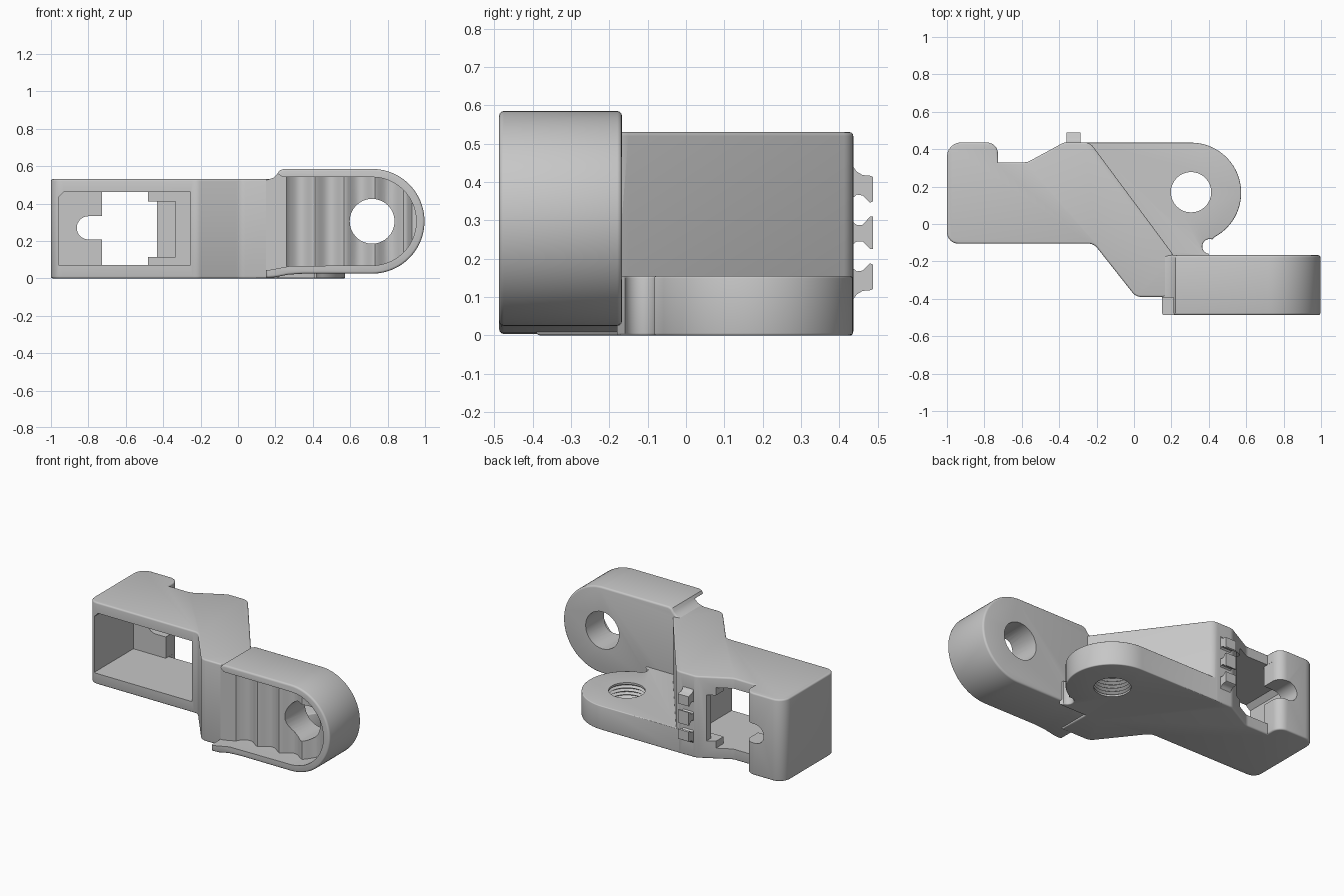
import bpy, bmesh, math

default = bpy.data.objects.get("Cube")
if default:
    bpy.data.objects.remove(default, do_unlink=True)

grey = bpy.data.materials.new("light grey plastic")
grey.use_nodes = True
COLOUR = (0.57, 0.57, 0.57, 1)
grey.diffuse_color = COLOUR
grey.node_tree.nodes["Principled BSDF"].inputs["Base Color"].default_value = COLOUR


def arc(cx, cy, r, start, end, n=32):
    angles = [math.radians(start + (end - start) * i / n) for i in range(n + 1)]
    return [(cx + r * math.cos(a), cy + r * math.sin(a)) for a in angles]


def rounded(corners, n=6):
    """Polygon from (x, y, fillet radius) corners."""
    out = []
    for i, (x, y, r) in enumerate(corners):
        if not r:
            out.append((x, y))
            continue
        ends = []
        for nx, ny, _ in (corners[i - 1], corners[(i + 1) % len(corners)]):
            d = math.hypot(nx - x, ny - y)
            ends.append(((nx - x) / d, (ny - y) / d))
        (ax, ay), (bx, by) = ends
        half = math.acos(max(-1, min(1, ax * bx + ay * by))) / 2
        mx, my = ax + bx, ay + by
        m = math.hypot(mx, my)
        h = r / math.sin(half)
        cx, cy = x + mx / m * h, y + my / m * h
        t = r / math.tan(half)
        a0 = math.atan2(y + ay * t - cy, x + ax * t - cx)
        a1 = math.atan2(y + by * t - cy, x + bx * t - cx)
        sweep = (a1 - a0 + math.pi) % (2 * math.pi) - math.pi
        for k in range(n + 1):
            a = a0 + sweep * k / n
            out.append((cx + r * math.cos(a), cy + r * math.sin(a)))
    return out


def inset(outline, amount):
    """Shrink an outline by mitred offset."""
    nxt = outline[1:] + outline[:1]
    area = sum(a[0] * b[1] - b[0] * a[1] for a, b in zip(outline, nxt))
    sign = 1 if area > 0 else -1
    normals = []
    for (ax, ay), (bx, by) in zip(outline, nxt):
        d = math.hypot(bx - ax, by - ay)
        normals.append((-(by - ay) / d * sign, (bx - ax) / d * sign))
    out = []
    for i, (x, y) in enumerate(outline):
        (px, py), (qx, qy) = normals[i - 1], normals[i]
        k = amount / (1 + px * qx + py * qy)
        out.append((x + (px + qx) * k, y + (py + qy) * k))
    return out


def loft(name, rings):
    """Skin a stack of equal rings and close both ends."""
    bm = bmesh.new()
    rows = [[bm.verts.new(p) for p in ring] for ring in rings]
    for low, high in zip(rows, rows[1:]):
        for k in range(len(low)):
            bm.faces.new((low[k - 1], low[k], high[k], high[k - 1]))
    bm.faces.new(rows[0])
    bm.faces.new(rows[-1])
    bmesh.ops.recalc_face_normals(bm, faces=bm.faces)
    mesh = bpy.data.meshes.new(name)
    bm.to_mesh(mesh)
    bm.free()
    mesh.materials.append(grey)
    obj = bpy.data.objects.new(name, mesh)
    bpy.context.collection.objects.link(obj)
    return obj


def prism(name, outline, low, high, axis="z", bevel=0):
    """Extrude an outline along an axis, optionally rounding both rims."""
    place = {"z": lambda a, b, h: (a, b, h),
             "y": lambda a, b, h: (a, h, b),
             "x": lambda a, b, h: (h, a, b)}[axis]
    levels = [(0, 0)]
    if bevel:
        turns = [math.pi / 2 * i / 3 for i in range(4)]
        levels = [(bevel * (1 - math.sin(t)), bevel * (1 - math.cos(t))) for t in turns]
    stack = [(shrink, low + rise) for shrink, rise in levels]
    stack += [(shrink, high - rise) for shrink, rise in reversed(levels)]
    return loft(name, [[place(a, b, h) for a, b in inset(outline, s)] for s, h in stack])


def box(name, x0, x1, y0, y1, z0, z1):
    return prism(name, [(x0, y0), (x1, y0), (x1, y1), (x0, y1)], z0, z1)


def combine(obj, other, operation):
    mod = obj.modifiers.new("combine", "BOOLEAN")
    mod.operation, mod.object, mod.solver = operation, other, "EXACT"
    bpy.context.view_layer.objects.active = obj
    bpy.ops.object.modifier_apply(modifier=mod.name)
    bpy.data.objects.remove(other, do_unlink=True)


# Side arm with a round end and a lip at its root
arm = prism("round_arm",
            [(0.15, 0.004), (0.2, 0.006), (0.27, 0.02), (0.35, 0.025)]
            + arc(0.717, 0.305, 0.28, -90, 90, 40)
            + [(0.245, 0.585), (0.222, 0.577), (0.21, 0.558), (0.19, 0.538), (0.15, 0.525)],
            -0.487, -0.167, "y", bevel=0.012)

# Ribbed recess in the arm face
recess = prism("recess_cutter",
               [(0.05, 0.045), (0.17, 0.045), (0.28, 0.066)]
               + arc(0.717, 0.305, 0.236, -90, 90, 40)
               + [(0.24, 0.541), (0.212, 0.56), (0.205, 0.62), (0.05, 0.62)],
               -0.6, -0.3, "y")
wave = [(0, -0.7), (0, -0.392), (0.26, -0.392)]
for i in range(61):
    x = 0.27 + 0.66 * i / 60
    dip = 0.5 - 0.5 * math.cos((x - 0.25) / 0.16 * 2 * math.pi)
    wave.append((x, -0.391 + 0.045 * dip ** 0.7))
wave += [(1.1, -0.38), (1.1, -0.7)]
combine(recess, prism("wave_cutter", wave, -0.2, 0.8), "INTERSECT")
combine(arm, recess, "DIFFERENCE")
combine(arm, prism("arm_hole", arc(0.717, 0.305, 0.12, 0, 348.75, 31), -0.6, -0.1, "y"),
        "DIFFERENCE")

# Main body: angled block carrying the pocket
body = prism("bracket_body", rounded([
    (-1, -0.105, 0.06), (-0.215, -0.105, 0.06), (0.01, -0.39, 0.06),
    (0.218, -0.39, 0), (0.218, -0.18, 0), (0.2, -0.15, 0),
    (-0.235, 0.436, 0.06), (-0.375, 0.436, 0.06), (-0.57, 0.33, 0.06),
    (-0.727, 0.33, 0), (-0.727, 0.436, 0.06), (-1, 0.436, 0.075)]),
    0, 0.53, bevel=0.01)

# Low round flange
flange = prism("threaded_flange",
               arc(0.305, 0.167, 0.268, 90, -62)
               + arc(0.405, -0.12, 0.04, 70, 260, 12)
               + [(0.41, -0.18), (0.12, -0.18), (-0.3, 0.38), (-0.3, 0.435)],
               0, 0.155, bevel=0.006)
combine(body, flange, "UNION")

# Threaded hole, cut with a ridged plug
rows = 17
rings = []
for i in range(rows):
    z = -0.01 + 0.175 * i / (rows - 1)
    r = 0.124 if i % 2 and 1 < i < rows - 2 else 0.108
    rings.append([(x, y, z) for x, y in arc(0.305, 0.17, r, 0, 348.75, 31)])
combine(body, loft("thread_cutter", rings), "DIFFERENCE")

# Pocket, stepped window and round-ended slot
pocket = rounded([(-0.96, 0.07, 0), (-0.255, 0.07, 0), (-0.255, 0.462, 0),
                  (-0.93, 0.462, 0), (-0.96, 0.432, 0)])
combine(body, prism("pocket_cutter", pocket, -0.3, 0.3, "y"), "DIFFERENCE")
for limits in ((-0.728, -0.48, 0.2, 0.6, 0.07, 0.462),
               (-0.72, -0.335, 0.2, 0.36, 0.115, 0.412),
               (-0.72, -0.432, 0.2, 0.6, 0.115, 0.412)):
    combine(body, box("window_cutter", *limits), "DIFFERENCE")
slot = arc(-0.8, 0.27, 0.062, 90, 270, 16) + [(-0.7, 0.208), (-0.7, 0.332)]
combine(body, prism("slot_cutter", slot, 0.2, 0.6, "y"), "DIFFERENCE")

# Three flared teeth on the back
middle = [(0.425, 0.23), (0.445, 0.245), (0.46, 0.245), (0.48, 0.225), (0.488, 0.225),
          (0.488, 0.31), (0.48, 0.31), (0.46, 0.288), (0.445, 0.288), (0.425, 0.303)]
upper = [(0.425, 0.35), (0.445, 0.367), (0.46, 0.365), (0.48, 0.346), (0.488, 0.35),
         (0.488, 0.412), (0.482, 0.416), (0.46, 0.418), (0.445, 0.427), (0.425, 0.455)]
lower = [(y, 0.534 - z) for y, z in upper]
for tooth in (lower, middle, upper):
    combine(body, prism("back_tooth", tooth, -0.36, -0.285, "x"), "UNION")

# Smooth rounded surfaces with crisp edges
for part in (body, arm):
    bpy.ops.object.select_all(action="DESELECT")
    part.select_set(True)
    bpy.context.view_layer.objects.active = part
    bpy.ops.object.shade_smooth_by_angle(angle=math.radians(35))
